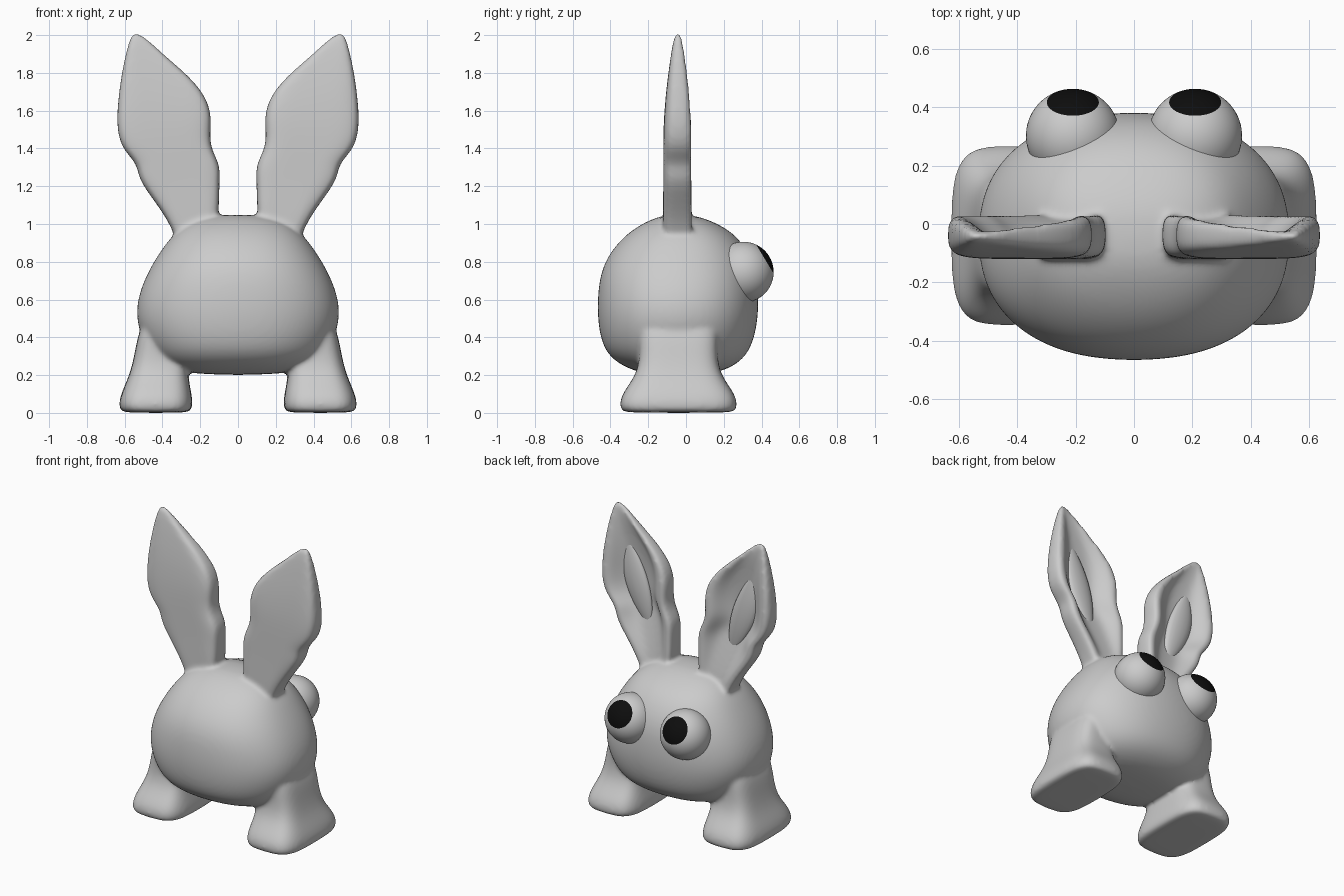
import bpy, bmesh
from math import sin, cos, pi, copysign
from mathutils import Vector

cube = bpy.data.objects.get("Cube")
if cube:
    bpy.data.objects.remove(cube)


def material(name, value):
    mat = bpy.data.materials.new(name)
    mat.use_nodes = True
    colour = (value, value, value, 1)
    mat.diffuse_color = colour
    mat.node_tree.nodes["Principled BSDF"].inputs["Base Color"].default_value = colour
    return mat


grey = material("light grey", 0.6)
black = material("black", 0.004)


def superellipse(cx, cy, z, rx, ry, power, count=24):
    """Horizontal rounded ring at height z."""
    ring = []
    for i in range(count):
        a = 2 * pi * i / count
        c, s = cos(a), sin(a)
        ring.append((cx + rx * copysign(abs(c) ** (2 / power), c),
                     cy + ry * copysign(abs(s) ** (2 / power), s), z))
    return ring


def loft(bm, rings):
    """Closed skin through rings that all have the same point count."""
    rows = [[bm.verts.new(p) for p in ring] for ring in rings]
    count = len(rows[0])
    for low, high in zip(rows, rows[1:]):
        for i in range(count):
            j = (i + 1) % count
            bm.faces.new((low[i], low[j], high[j], high[i]))
    bm.faces.new(rows[0][::-1])
    bm.faces.new(rows[-1])


def finish(bm, name, mats):
    bmesh.ops.recalc_face_normals(bm, faces=bm.faces)
    for face in bm.faces:
        face.smooth = True
    mesh = bpy.data.meshes.new(name)
    bm.to_mesh(mesh)
    bm.free()
    for mat in mats:
        mesh.materials.append(mat)
    obj = bpy.data.objects.new(name, mesh)
    bpy.context.collection.objects.link(obj)
    return obj


# Torso: height, half width, back end, face end
TORSO = [(.2, .22, -.2, .12), (.24, .39, -.33, .25), (.32, .48, -.44, .345),
         (.48, .548, -.472, .385), (.62, .535, -.472, .388), (.75, .48, -.455, .375),
         (.86, .412, -.4, .33), (.96, .335, -.305, .25), (1.025, .23, -.19, .12),
         (1.05, .1, -.1, .02)]
# Leg: height, centre x, half width, half depth
LEG = [(0, .435, .165, .28), (.012, .435, .19, .305), (.05, .435, .198, .315),
       (.11, .432, .185, .295), (.2, .42, .155, .225), (.3, .405, .145, .205),
       (.42, .38, .15, .215), (.5, .36, .13, .2)]
# Ear: inner x, inner z, outer x, outer z, half thickness, hollow
EAR = [(.13, .9, .31, .85, .075, 0), (.1, 1.06, .345, .98, .08, .2),
       (.1, 1.2, .44, 1.12, .077, .5), (.092, 1.31, .53, 1.24, .077, .8),
       (.135, 1.38, .53, 1.32, .077, 1), (.152, 1.46, .62, 1.4, .077, 1),
       (.138, 1.56, .645, 1.53, .075, 1), (.165, 1.67, .63, 1.7, .064, .9),
       (.26, 1.785, .61, 1.83, .048, .7), (.4, 1.9, .585, 1.94, .032, .3),
       (.51, 2.01, .56, 2.02, .014, 0)]
EAR_Y = -.043


def ear_ring(side, row):
    xi, zi, xo, zo, half, hollow = row
    floor = 1 - 1.25 * hollow
    section = [(0, -1), (.33, -1), (.67, -1), (1, -1), (1, 0), (1, 1), (.86, 1),
               (.72, floor), (.5, floor), (.28, floor), (.14, 1), (0, 1), (0, 0)]
    return [(side * (xi + (xo - xi) * u), EAR_Y + half * v, zi + (zo - zi) * u)
            for u, v in section]


# Body, legs and ears blended into one soft skin
bm = bmesh.new()
loft(bm, [superellipse(0, (b + f) / 2, z, w, (f - b) / 2, 2.3) for z, w, b, f in TORSO])
for side in (-1, 1):
    loft(bm, [superellipse(side * x, -.04, z, w, d, 3.6) for z, x, w, d in LEG])
    loft(bm, [ear_ring(side, row) for row in EAR])
body = finish(bm, "body_with_legs_and_ears", [grey])
subsurf = body.modifiers.new("round", "SUBSURF")
subsurf.levels = subsurf.render_levels = 2
remesh = body.modifiers.new("blend", "REMESH")
remesh.mode = "VOXEL"
remesh.voxel_size = .012
remesh.use_smooth_shade = True
soften = body.modifiers.new("soften", "SMOOTH")
soften.factor = .5
soften.iterations = 12

LOOK = Vector((0, .857, .514))
for side, label in ((-1, "right"), (1, "left")):
    # Padded leaf inside the ear hollow
    bm = bmesh.new()
    rings = []
    for i in range(17):
        t = i / 16
        swell = max(sin(pi * t), .02) ** .8
        cx = .31 + .16 * t + .015 * sin(pi * t)
        rings.append([(side * (cx + .09 * swell * cos(a)), -.052 + .032 * swell * sin(a),
                       1.2 + .57 * t) for a in (2 * pi * k / 16 for k in range(16))])
    loft(bm, rings)
    finish(bm, label + "_inner_ear", [grey])

    # Eyeball whose pole cap is the pupil
    bm = bmesh.new()
    bmesh.ops.create_uvsphere(bm, u_segments=48, v_segments=32, radius=.161)
    for face in bm.faces:
        if face.calc_center_median().normalized().z > cos(pi * 6 / 32):
            face.material_index = 1
    eye = finish(bm, label + "_eye", [grey, black])
    eye.location = (side * .21, .303, .745)
    eye.rotation_mode = "QUATERNION"
    eye.rotation_quaternion = LOOK.to_track_quat("Z", "Y")
